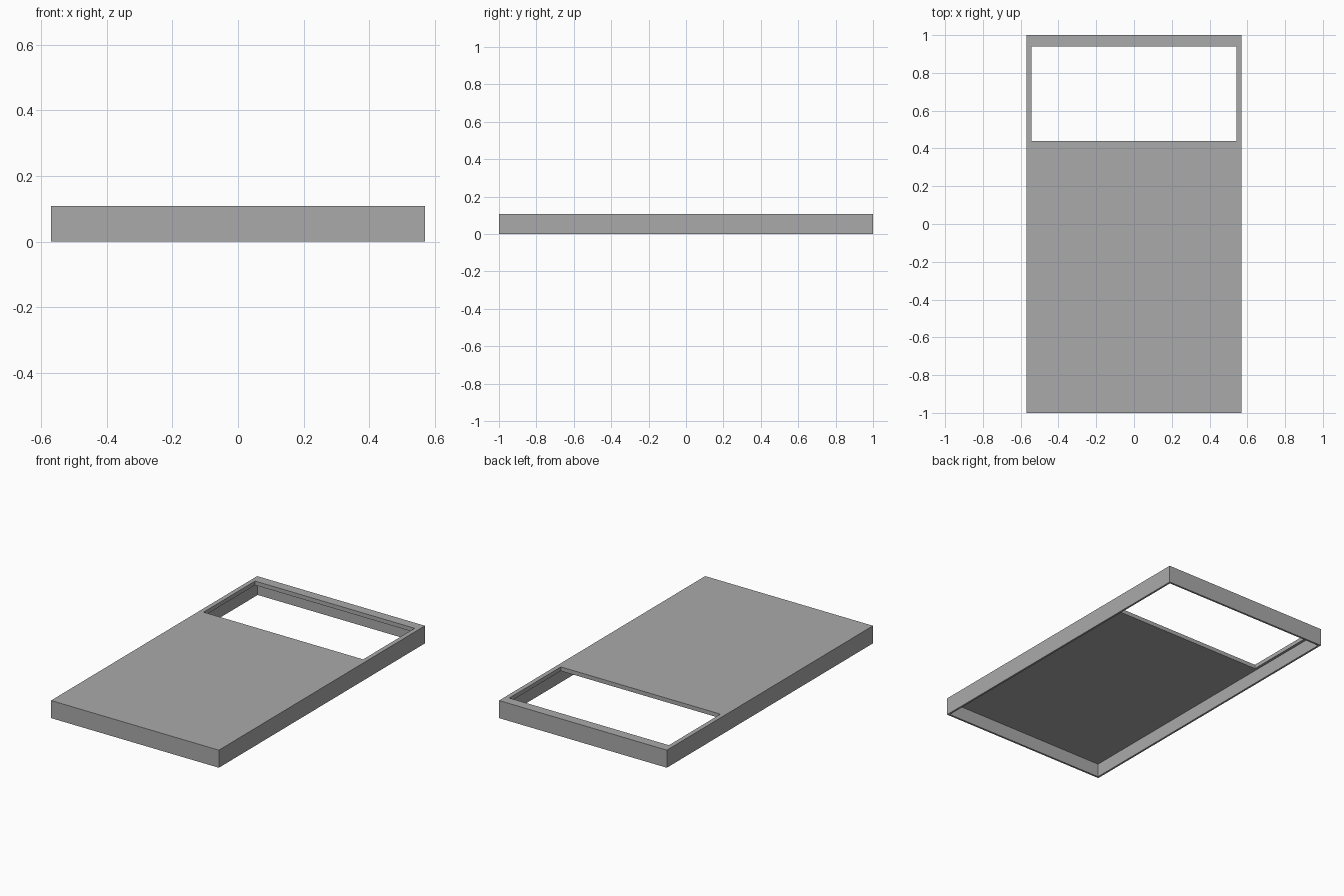
import bpy
import bmesh

# Remove the default cube
cube = bpy.data.objects.get("Cube")
if cube:
    bpy.data.objects.remove(cube, do_unlink=True)

# Main dimensions
HALF_W, HALF_L, HEIGHT = 0.57, 1.0, 0.108
WALL, PLATE = 0.012, 0.025
WIN_X, WIN_FRONT, WIN_BACK = 0.542, 0.44, 0.94

# Plain grey material
grey = bpy.data.materials.new("plain_grey")
grey.use_nodes = True
colour = (0.4, 0.4, 0.4, 1.0)
grey.diffuse_color = colour
grey.node_tree.nodes["Principled BSDF"].inputs["Base Color"].default_value = colour


def rectangle(bm, half_x, front, back, z):
    """Four corner vertices, counter-clockwise from above."""
    corners = ((-half_x, front), (half_x, front), (half_x, back), (-half_x, back))
    return [bm.verts.new((x, y, z)) for x, y in corners]


# Open-bottomed cover: rectangular loops from the outer rim, over the top,
# through the window and back down the inside of the walls
bm = bmesh.new()
outer = (HALF_W, -HALF_L, HALF_L)
window = (WIN_X, WIN_FRONT, WIN_BACK)
cavity = (HALF_W - WALL, -HALF_L + WALL, HALF_L - WALL)
loops = [
    rectangle(bm, *outer, 0),
    rectangle(bm, *outer, HEIGHT),
    rectangle(bm, *window, HEIGHT),
    rectangle(bm, *window, HEIGHT - PLATE),
    rectangle(bm, *cavity, HEIGHT - PLATE),
    rectangle(bm, *cavity, 0),
]
for a, b in zip(loops, loops[1:] + loops[:1]):
    for i in range(4):
        j = (i + 1) % 4
        bm.faces.new((a[i], a[j], b[j], b[i]))
bmesh.ops.recalc_face_normals(bm, faces=bm.faces)

mesh = bpy.data.meshes.new("cover_with_window")
bm.to_mesh(mesh)
bm.free()
mesh.materials.append(grey)
cover = bpy.data.objects.new("cover_with_window", mesh)
bpy.context.collection.objects.link(cover)
